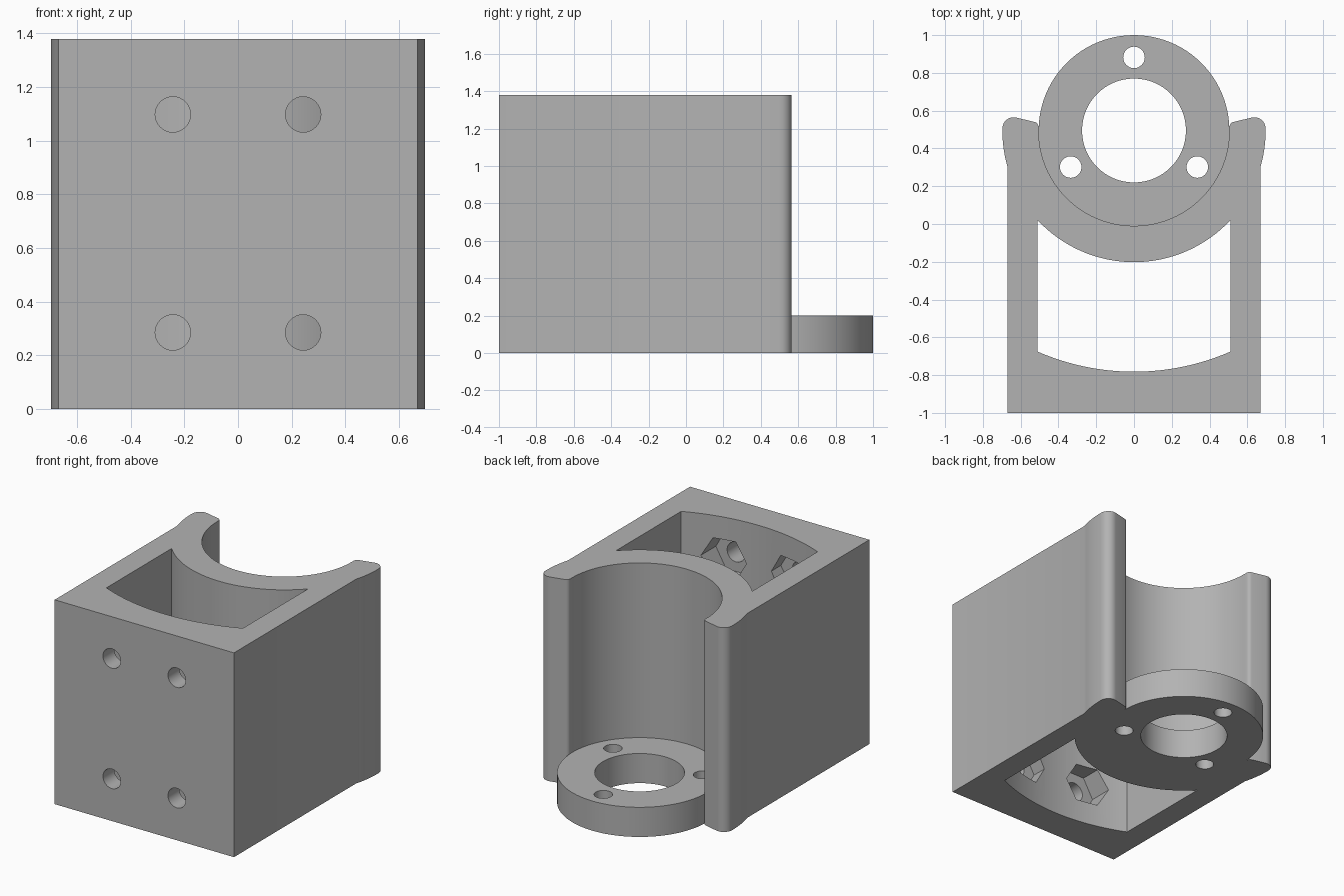
import bpy, bmesh, math
from mathutils import Matrix

if "Cube" in bpy.data.objects:
    bpy.data.objects.remove(bpy.data.objects["Cube"])

CY = 0.495      # y of the round seat axis
R_BORE = 0.505  # seat radius, also the flange radius
R_BACK = 0.697  # outer radius of the seat wall
H = 1.38

grey = bpy.data.materials.new("plain grey")
grey.diffuse_color = (0.45, 0.45, 0.45, 1)
grey.use_nodes = True
grey.node_tree.nodes["Principled BSDF"].inputs["Base Color"].default_value = grey.diffuse_color


def arc(cx, cy, r, a0, a1, n):
    return [(cx + r * math.cos(math.radians(a0 + (a1 - a0) * i / n)),
             cy + r * math.sin(math.radians(a0 + (a1 - a0) * i / n))) for i in range(n + 1)]


def circle(cx, cy, r, n):
    return arc(cx, cy, r, 0, 360, n)[:-1]


def prism(name, pts, z0, z1, matrix=None):
    """Extrude a 2D outline from z0 to z1."""
    bm = bmesh.new()
    face = bm.faces.new([bm.verts.new((x, y, z0)) for x, y in pts])
    ext = bmesh.ops.extrude_face_region(bm, geom=[face])
    top = [v for v in ext["geom"] if isinstance(v, bmesh.types.BMVert)]
    bmesh.ops.translate(bm, verts=top, vec=(0, 0, z1 - z0))
    if matrix:
        bm.transform(matrix)
    bmesh.ops.recalc_face_normals(bm, faces=bm.faces)
    me = bpy.data.meshes.new(name)
    bm.to_mesh(me)
    bm.free()
    me.materials.append(grey)
    ob = bpy.data.objects.new(name, me)
    bpy.context.collection.objects.link(ob)
    return ob


def cut(target, cutters):
    for c in cutters:
        mod = target.modifiers.new("cut", 'BOOLEAN')
        mod.operation = 'DIFFERENCE'
        mod.solver = 'EXACT'
        mod.object = c
        bpy.context.view_layer.objects.active = target
        bpy.ops.object.modifier_apply(modifier=mod.name)
        bpy.data.objects.remove(c)


def smooth(ob):
    bpy.ops.object.select_all(action='DESELECT')
    ob.select_set(True)
    bpy.context.view_layer.objects.active = ob
    bpy.ops.object.shade_smooth_by_angle(angle=math.radians(30))


# Block with a round seat and two rounded arm tips
half = [(0.67, -1.0)]
half += arc(0, CY, R_BACK, -16, 0, 6)
half += arc(0.637, 0.505, 0.06, 0, 102, 10)
half += arc(0.533, 0.513, 0.028, 102, 170, 5)
seat = arc(0, CY, R_BORE, 0, -180, 48)
outline = half + seat + [(-x, y) for x, y in reversed(half)]
body = prism("bracket_body", outline, 0, H)

# Hollow between the seat wall and the front plate
R_FRONT = 1.277
a = math.degrees(math.asin(0.51 / R_FRONT))
b = math.degrees(math.asin(0.51 / R_BACK))
hollow = arc(0, CY, R_FRONT, 270 - a, 270 + a, 24) + arc(0, CY, R_BACK, 270 + b, 270 - b, 32)
cutters = [prism("hollow_cutter", hollow, -0.1, H + 0.1)]

# Four screw holes with hexagonal nut pockets on the inside
for x in (-0.243, 0.243):
    for z in (0.285, 1.098):
        m = Matrix.Translation((x, 0, z)) @ Matrix.Rotation(math.radians(90), 4, 'X')
        cutters.append(prism("screw_cutter", circle(0, 0, 0.066, 32), 0.7, 1.1, m))
        cutters.append(prism("nut_cutter", circle(0, 0, 0.15, 6), 0.65, 0.88, m))
cut(body, cutters)
smooth(body)

# Flange ring at the foot of the seat, with three small holes
ring = prism("flange_ring", circle(0, CY, R_BORE, 96), 0, 0.2)
holes = [prism("centre_cutter", circle(0, CY, 0.275, 64), -0.1, 0.3)]
for ang in (90, 210, 330):
    t = math.radians(ang)
    holes.append(prism("hole_cutter", circle(0.387 * math.cos(t), CY + 0.387 * math.sin(t), 0.057, 32), -0.1, 0.3))
cut(ring, holes)
smooth(ring)
